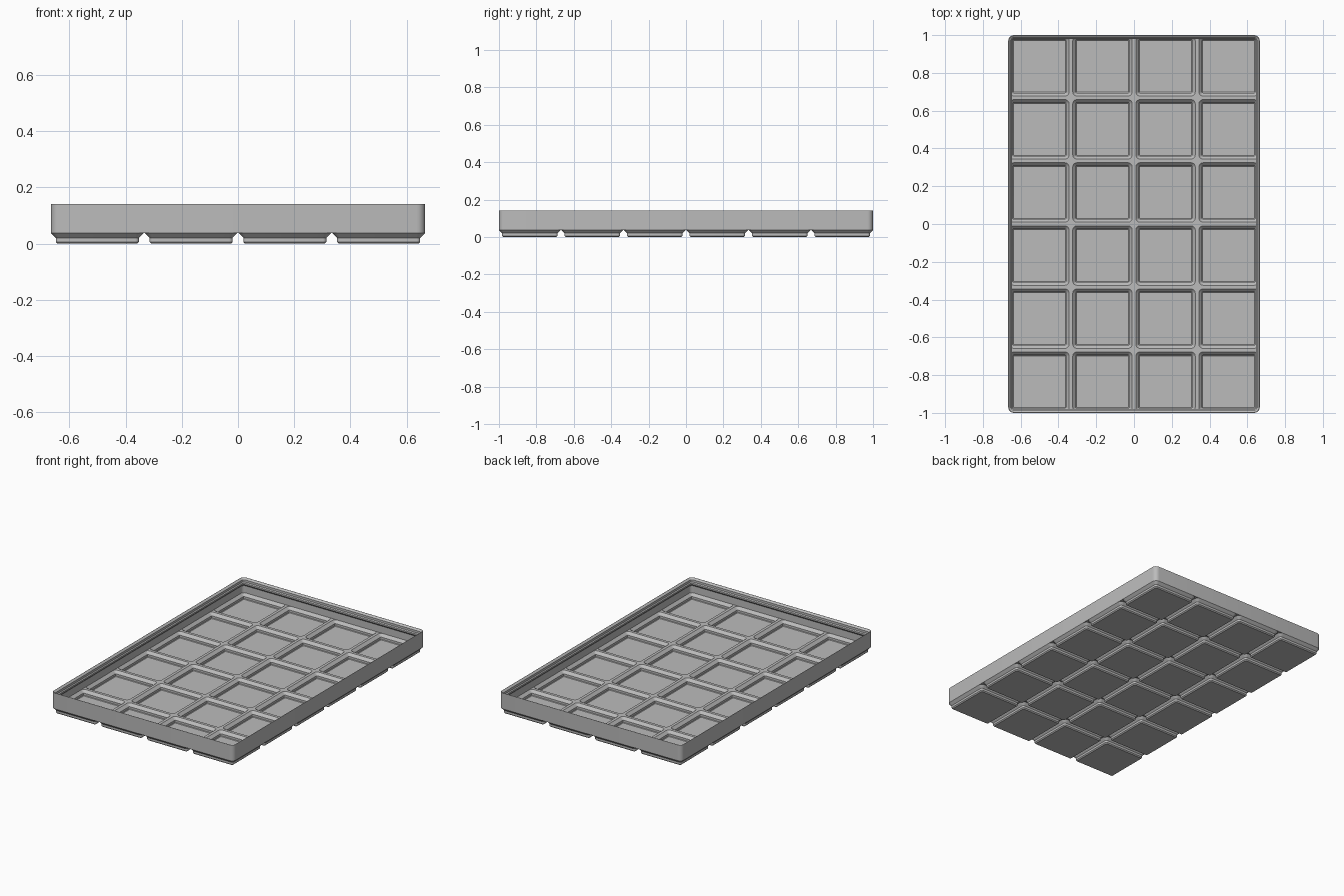
import bpy, bmesh, math

if "Cube" in bpy.data.objects:
    bpy.data.objects.remove(bpy.data.objects["Cube"])

S = 2 / 251.5            # millimetres to units
PITCH, NX, NY = 42, 4, 6
HX, HY = 83.75, 125.75   # outer half sizes in mm
SEG = 6                  # segments per rounded corner

grey = bpy.data.materials.new("grey plastic")
grey.diffuse_color = (0.5, 0.5, 0.5, 1)
grey.use_nodes = True
grey.node_tree.nodes["Principled BSDF"].inputs["Base Color"].default_value = grey.diffuse_color


def rounded(x0, x1, y0, y1, radii, z):
    """Counter-clockwise rounded rectangle, one radius per corner."""
    pts = []
    corners = [(x1, y1, -1, -1), (x0, y1, 1, -1), (x0, y0, 1, 1), (x1, y0, -1, 1)]
    for k, ((x, y, sx, sy), r) in enumerate(zip(corners, radii)):
        for i in range(SEG + 1):
            a = math.pi / 2 * (k + i / SEG)
            pts.append((x + sx * r + r * math.cos(a), y + sy * r + r * math.sin(a), z))
    return pts


def loft(bm, loops, cap=False, flip=False):
    """Skin consecutive loops, optionally closing the last one."""
    rings = [[bm.verts.new([c * S for c in p]) for p in loop] for loop in loops]
    n = len(rings[0])
    for a, b in zip(rings, rings[1:]):
        for i in range(n):
            j = (i + 1) % n
            q = [a[i], a[j], b[j], b[i]]
            bm.faces.new(q[::-1] if flip else q)
    if cap:
        bm.faces.new(rings[-1][::-1] if flip else rings[-1])


def finish(bm, name):
    bmesh.ops.remove_doubles(bm, verts=bm.verts, dist=1e-5)
    me = bpy.data.meshes.new(name)
    bm.to_mesh(me)
    bm.free()
    me.materials.append(grey)
    ob = bpy.data.objects.new(name, me)
    bpy.context.collection.objects.link(ob)
    bpy.ops.object.select_all(action='DESELECT')
    bpy.context.view_layer.objects.active = ob
    ob.select_set(True)
    bpy.ops.object.shade_smooth_by_angle(angle=math.radians(30))


def cells(name, inset, corner, profile, flip):
    """Grid of tapered cells; profile rows are (gap from cell edge, radius, z)."""
    bm = bmesh.new()
    h = PITCH / 2
    for i in range(NX):
        for j in range(NY):
            cx, cy = (i - (NX - 1) / 2) * PITCH, (j - (NY - 1) / 2) * PITCH
            w, e, s, n = i == 0, i == NX - 1, j == 0, j == NY - 1
            radii = [corner * c for c in (n and e, n and w, s and w, s and e)]
            loops = [rounded(cx - h + inset * w, cx + h - inset * e,
                             cy - h + inset * s, cy + h - inset * n, radii, profile[0][2])]
            for g, r, z in profile:
                loops.append(rounded(cx - h + g, cx + h - g, cy - h + g, cy + h - g, [r] * 4, z))
            loft(bm, loops, True, flip)
    finish(bm, name)


# Stepped feet under the tray
cells("feet", 0.25, 3.75,
      [(0.25, 3.75, 4.75), (2.4, 1.6, 2.6), (2.4, 1.6, 0.8), (3.2, 0.8, 0)], True)

# Recessed pockets with the dividing ridges between them
cells("pockets", 1.2, 2.8,
      [(1.2, 2.8, 5.3), (3.35, 0.65, 3.15), (3.35, 0.65, 1.4), (3.75, 0.3, 1.0)], False)

# Outer wall, stepped rim and inner wall: (inset, z)
WALL = [(0, 4.75), (0, 17.5), (0.15, 17.75), (0.4, 17.8), (0.65, 17.7), (1.9, 16.5),
        (1.9, 14.7), (2.6, 14), (2.6, 12.8), (0.95, 11.15), (0.95, 5.3)]
bm = bmesh.new()
loft(bm, [rounded(-HX + d, HX - d, -HY + d, HY - d, [3.75 - d] * 4, z) for d, z in WALL])
finish(bm, "wall_and_rim")
